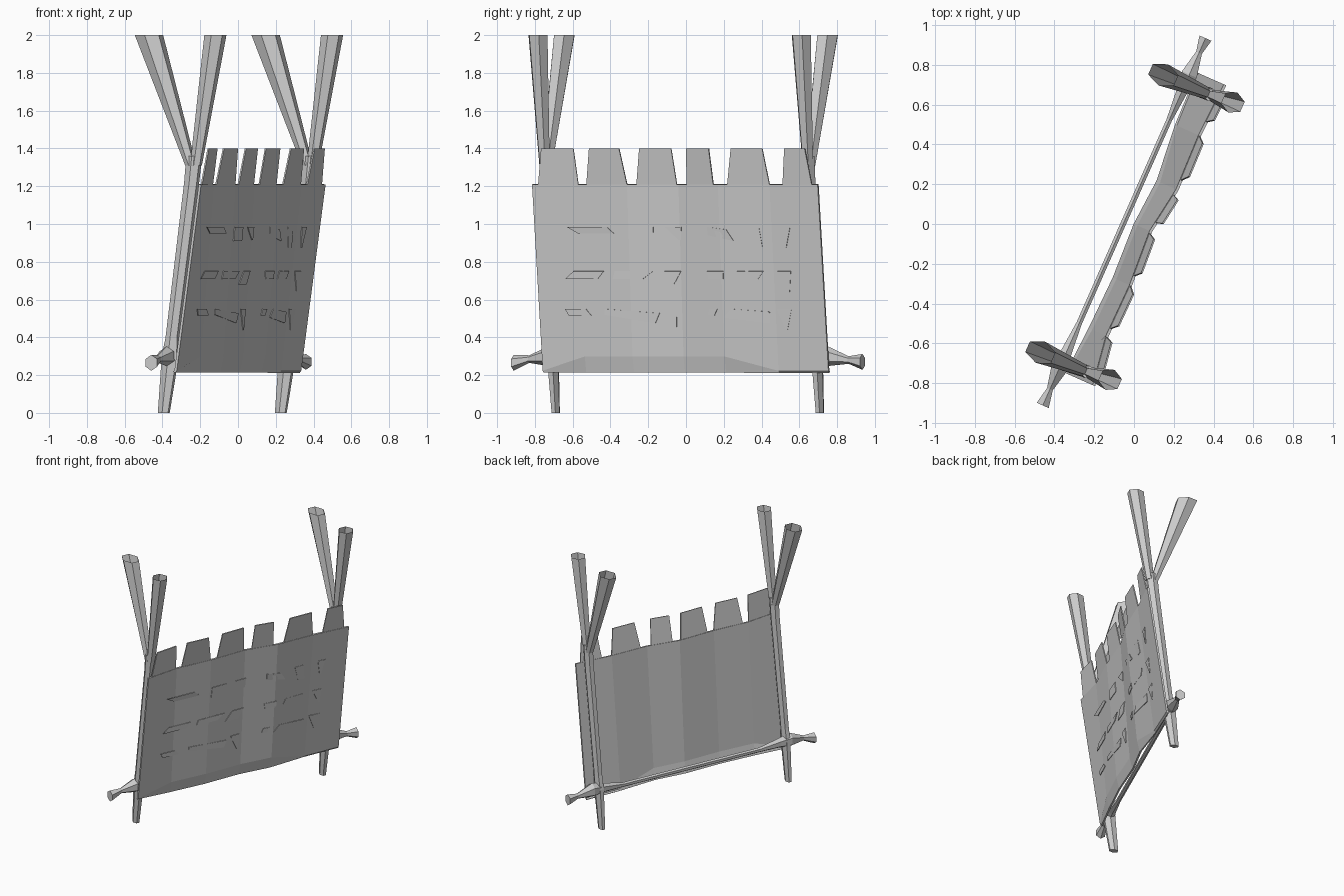
import bpy, bmesh
from math import cos, sin, pi

if "Cube" in bpy.data.objects:
    bpy.data.objects.remove(bpy.data.objects["Cube"])

# Local frame: u runs along the banner, v points out of its front, z is up
CU, SU = 0.405, 0.914


def P(u, v, z):
    return (CU * u + SU * v, SU * u - CU * v, z)


def make(name, verts, faces, thick=0):
    me = bpy.data.meshes.new(name)
    me.from_pydata([P(*p) for p in verts], [], faces)
    bm = bmesh.new()
    bm.from_mesh(me)
    bmesh.ops.recalc_face_normals(bm, faces=bm.faces)
    bm.to_mesh(me)
    bm.free()
    ob = bpy.data.objects.new(name, me)
    bpy.context.collection.objects.link(ob)
    if thick:
        mod = ob.modifiers.new("thickness", 'SOLIDIFY')
        mod.thickness = thick
        mod.offset = 0
    return ob


def tube(name, rings, along='z', sides=6, caps=(True, True)):
    """Rings are (u, v, z, radius_a, radius_v), lofted along z or u."""
    verts, faces = [], []
    for u, v, z, ra, rv in rings:
        for i in range(sides):
            a = 2 * pi * (i + 0.5) / sides
            s, c = ra * sin(a), rv * cos(a)
            verts.append((u + s, v + c, z) if along == 'z' else (u, v + c, z + s))
    for k in range(len(rings) - 1):
        for i in range(sides):
            j = (i + 1) % sides
            faces.append((k * sides + i, k * sides + j,
                          (k + 1) * sides + j, (k + 1) * sides + i))
    if caps[0]:
        faces.append(tuple(range(sides)))
    if caps[1]:
        faces.append(tuple(range(len(verts) - sides, len(verts))))
    return make(name, verts, faces)


# Forked posts, leaning forward, with open branch ends
for side, u0, u1 in (("left", -0.79, -0.775), ("right", 0.74, 0.75)):
    tube(side + "_post", [
        (u0, -0.08, 0, 0.022, 0.034),
        (u0, -0.042, 0.3, 0.03, 0.05),
        (u0, -0.03, 0.4, 0.03, 0.038),
        (u1, 0.075, 1.22, 0.033, 0.042),
        (u1, 0.09, 1.36, 0.033, 0.045)])
    tube(side + "_back_branch", [
        (u1, 0.07, 1.31, 0.03, 0.03),
        (u1 - 0.005, -0.17, 2, 0.058, 0.08)], caps=(True, False))
    tube(side + "_front_branch", [
        (u1, 0.1, 1.31, 0.03, 0.032),
        (u1 + 0.01, 0.208, 2, 0.055, 0.06)], caps=(True, False))

# Lower crossbar: thin middle, swelling at the posts, flared ends
bar = [(-1.02, 0.265, 0.042), (-0.93, 0.285, 0.02), (-0.82, 0.3, 0.052),
       (-0.73, 0.295, 0.036), (-0.57, 0.28, 0.018), (0.55, 0.28, 0.018),
       (0.71, 0.295, 0.036), (0.8, 0.3, 0.052), (0.92, 0.28, 0.02), (1.0, 0.27, 0.042)]
tube("crossbar", [(u, -0.05, z, r, r * 0.9) for u, z, r in bar], along='u')

# Pleated cloth panel
FOLD_U = [-0.825, -0.57, -0.29, 0.0, 0.245, 0.54, 0.825]
TOP_V = [0.145, 0.105, 0.11, 0.092, 0.129, 0.122, 0.135]
LOW_V = [0.015, 0.03, 0.038, 0.025, 0.042, 0.012, 0.005]
LOW_Z, TOP_Z = 0.3, 1.21


def cloth_v(u, z):
    k = max(i for i in range(6) if i == 0 or u >= FOLD_U[i])
    t = (u - FOLD_U[k]) / (FOLD_U[k + 1] - FOLD_U[k])
    low = LOW_V[k] + t * (LOW_V[k + 1] - LOW_V[k])
    top = TOP_V[k] + t * (TOP_V[k + 1] - TOP_V[k])
    return low + (top - low) * (z - LOW_Z) / (TOP_Z - LOW_Z)


hem_z = [0.225, 0.3, 0.3, 0.3, 0.3, 0.225, 0.225]
verts = []
for i, u in enumerate(FOLD_U):
    zl = hem_z[i]
    verts += [(u, LOW_V[i] - 0.02, 0.215), (u, cloth_v(u, zl), zl), (u, TOP_V[i], TOP_Z)]
faces = []
for i in range(6):
    a, b = 3 * i, 3 * i + 3
    faces += [(a, b, b + 1, a + 1), (a + 1, b + 1, b + 2, a + 2)]
make("cloth_panel", verts, faces, 0.014)

# Tapered tabs along the top edge: bottom u range, top u range
tabs = [(-0.795, -0.575, -0.765, -0.59), (-0.53, -0.29, -0.5, -0.325),
        (-0.24, -0.01, -0.21, -0.03), (0.05, 0.215, 0.06, 0.2),
        (0.295, 0.54, 0.33, 0.51), (0.615, 0.79, 0.64, 0.76)]
verts, faces = [], []
for n, (a, b, c, d) in enumerate(tabs):
    verts += [(a, cloth_v(a, 1.2), 1.2), (b, cloth_v(b, 1.2), 1.2),
              (d, cloth_v(d, 1.2) + 0.032, 1.4), (c, cloth_v(c, 1.2) + 0.032, 1.4)]
    faces.append(tuple(range(4 * n, 4 * n + 4)))
make("top_tabs", verts, faces, 0.008)

# Abstract patches on the cloth, seen from the right:
# y of top left, top right, bottom right, bottom left, then height, right-side drop
rows = {
    0.985: [(-.64, -.43, -.39, -.58, .035, 0), (-.3, -.185, -.185, -.3, .075, 0),
            (-.125, -.04, -.04, -.05, .07, 0), (.105, .21, .25, .11, .045, .03),
            (.315, .38, .4, .35, .11, 0), (.49, .545, .525, .515, .11, 0)],
    0.75: [(-.6, -.44, -.47, -.64, .04, 0), (-.38, -.18, -.23, -.39, .04, 0),
           (-.12, -.035, -.07, -.17, .07, 0), (.11, .2, .2, .12, .04, 0),
           (.27, .405, .38, .255, .04, 0), (.48, .55, .545, .535, .11, 0)],
    0.55: [(-.64, -.53, -.5, -.62, .035, 0), (-.43, -.14, -.16, -.43, .03, .045),
           (-.115, -.05, -.05, -.06, .11, 0), (.125, .17, .155, .115, .035, 0),
           (.245, .44, .44, .205, .045, .03), (.475, .555, .535, .525, .11, 0)],
}
verts, faces = [], []
for z, marks in rows.items():
    for tl, tr, br, bl, h, drop in marks:
        for y, zz in ((tl, z), (tr, z - drop * 0.5), (br, z - h - drop), (bl, z - h)):
            u = (y + CU * 0.14 * (zz - 0.1)) / SU
            verts.append((u, cloth_v(u, zz) + 0.011, zz))
        n = len(verts)
        faces.append((n - 4, n - 3, n - 2, n - 1))
make("cloth_patches", verts, faces, 0.004)
